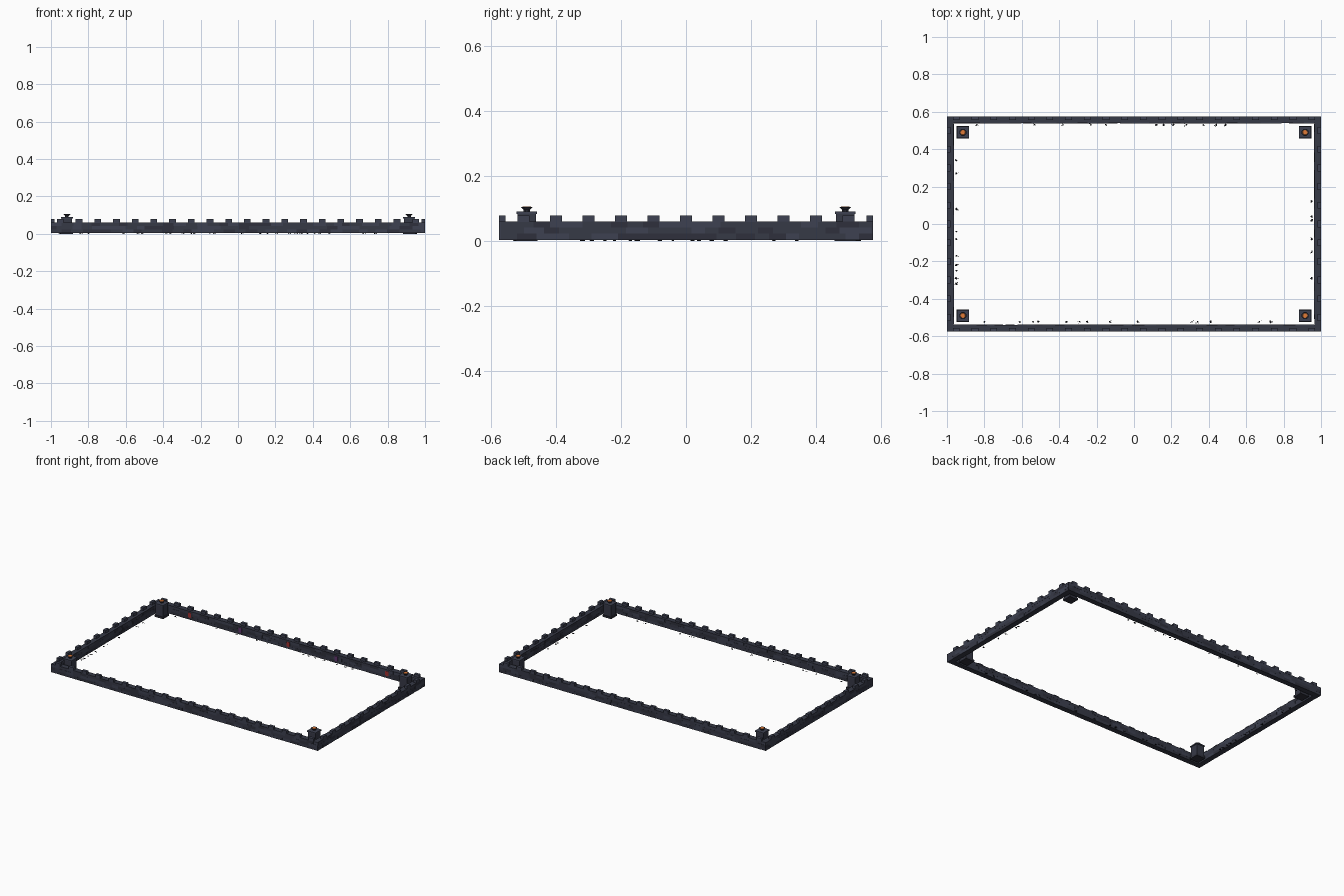
import bpy, bmesh, math, random
from mathutils import Matrix, Vector

if "Cube" in bpy.data.objects:
    bpy.data.objects.remove(bpy.data.objects["Cube"])

random.seed(7)
HX, HY = 1.0, 0.575          # outer half sizes
TH = 0.037                   # wall thickness
Z0, Z1, ZM = 0.004, 0.06, 0.078


def material(name, rgb):
    m = bpy.data.materials.new(name)
    m.diffuse_color = (*rgb, 1)
    m.use_nodes = True
    m.node_tree.nodes["Principled BSDF"].inputs["Base Color"].default_value = m.diffuse_color
    return m


STONE = [material("stone_dark", (0.028, 0.03, 0.045)),
         material("stone_mid", (0.037, 0.041, 0.062)),
         material("stone_light", (0.047, 0.053, 0.082))]
RUBBLE = material("rubble_black", (0.012, 0.012, 0.016))
EMBER = material("ember_orange", (0.75, 0.2, 0.04))
RED = material("banner_red", (0.35, 0.03, 0.03))
PURPLE = material("banner_purple", (0.12, 0.04, 0.16))


def box(bm, lo, hi, mat=0):
    lo, hi = Vector(lo), Vector(hi)
    mtx = Matrix.Translation((lo + hi) / 2) @ Matrix.Diagonal((*(hi - lo), 1))
    verts = bmesh.ops.create_cube(bm, size=1, matrix=mtx)["verts"]
    for f in {f for v in verts for f in v.link_faces}:
        f.material_index = mat


def frustum(bm, sides, r0, r1, z0, z1, at, mat=0):
    rot = Matrix.Rotation(math.pi / sides, 4, 'Z')
    mtx = Matrix.Translation((at[0], at[1], (z0 + z1) / 2)) @ rot
    verts = bmesh.ops.create_cone(bm, cap_ends=True, segments=sides, radius1=r0,
                                  radius2=r1, depth=z1 - z0, matrix=mtx)["verts"]
    for f in {f for v in verts for f in v.link_faces}:
        f.material_index = mat


def finish(name, bm, mats):
    me = bpy.data.meshes.new(name)
    bm.to_mesh(me)
    bm.free()
    for m in mats:
        me.materials.append(m)
    ob = bpy.data.objects.new(name, me)
    bpy.context.collection.objects.link(ob)
    return ob


# One wall, drawn along local x with its outer face on -y
def wall(name, half, dist, angle, merlons):
    bm = bmesh.new()
    inner_half = half - TH
    box(bm, (-half + .002, -dist + .002, Z0), (half - .002, -dist + TH - .002, Z1), 1)
    # staggered stone courses on both faces
    rows = 3
    h = (Z1 - Z0) / rows
    for face, lim in (("out", half), ("in", inner_half)):
        for r in range(rows):
            x = -lim
            step = 0.03 if r % 2 else 0.055
            while x < lim - .001:
                x2 = min(x + step, lim)
                if lim - x2 < 0.015:
                    x2 = lim
                d = random.choice((0, 0, .0006, .0012))
                if face == "out":
                    y0, y1 = -dist + d, -dist + .004
                else:
                    y0, y1 = -dist + TH - .004, -dist + TH - d
                box(bm, (x, y0, Z0 + r * h), (x2, y1, Z0 + (r + 1) * h),
                    random.choice((0, 1, 1, 2)))
                x, step = x2, random.uniform(0.04, 0.07)
    # battlements along the outer edge
    for x in merlons:
        box(bm, (x - .018, -dist, Z1 - .001), (x + .018, -dist + .02, ZM), 2)
    bmesh.ops.rotate(bm, verts=bm.verts, matrix=Matrix.Rotation(angle, 3, 'Z'))
    finish(name, bm, STONE)


long_m = [-0.95 + 0.1 * i for i in range(20)]
short_m = [-0.5 + 0.1 * i for i in range(11)]
wall("front_wall", HX, HY, 0, long_m)
wall("right_wall", HY, HX, math.pi / 2, short_m)
wall("back_wall", HX, HY, math.pi, long_m)
wall("left_wall", HY, HX, -math.pi / 2, short_m)

# Corner braziers: square pillar, cap, flared bowl, glowing embers
R2 = math.sqrt(2) / 2
for sx in (-1, 1):
    for sy in (-1, 1):
        at = (sx * 0.915, sy * 0.49)
        side = ("front" if sy < 0 else "back") + ("_left" if sx < 0 else "_right")
        bm = bmesh.new()
        for w, z0, z1, m in ((.066, 0, .012, 0), (.056, .012, .083, 1), (.063, .083, .091, 2)):
            frustum(bm, 4, w * R2, w * R2, z0, z1, at, m)
        frustum(bm, 8, .010, .010, .091, .095, at, 0)
        frustum(bm, 8, .010, .020, .095, .105, at, 0)
        finish(side + "_brazier", bm, STONE)
        bm = bmesh.new()
        frustum(bm, 8, .016, .013, .104, .1065, at)
        finish(side + "_embers", bm, [EMBER])

# Small hanging emblems on the inner face of the back wall
for i, x in enumerate((-0.74, -0.36, 0, 0.36, 0.74)):
    bm = bmesh.new()
    y = HY - TH
    pts = [(-.012, .05), (-.012, .022), (0, .014), (.012, .022), (.012, .05)]
    f = bm.faces.new([bm.verts.new((x + px, y - .002, pz)) for px, pz in pts])
    ext = bmesh.ops.extrude_face_region(bm, geom=[f])["geom"]
    bmesh.ops.translate(bm, vec=(0, .003, 0),
                        verts=[v for v in ext if isinstance(v, bmesh.types.BMVert)])
    bmesh.ops.recalc_face_normals(bm, faces=bm.faces)
    finish(f"emblem_{i + 1}", bm, [PURPLE if i % 2 else RED])

# Flat rubble chips scattered along the foot of the inner faces
spots = [(-.95, y) for y in (.34, .27, .08, -.04, -.08, -.17, -.22, -.25, -.29, -.32)]
spots += [(.95, y) for y in (.12, .04, .02, -.08, -.15, -.29)]
spots += [(x, .53) for x in (-.84, -.53, -.38, -.23, -.15, .12, .16, .21, .28, .37, .44, .49)]
spots += [(x, -.523) for x in (-.8, -.61, -.54, -.51, -.36, -.29, -.25, -.13, .02,
                               .31, .34, .41, .67, .73)]
bm = bmesh.new()
for x, y in spots:
    for k in range(3):
        r = random.uniform(.005, .009) if k == 0 else random.uniform(.002, .004)
        off = 0 if k == 0 else .011
        p = Vector((x + random.uniform(-off, off), y + random.uniform(-off, off) * .6, .002))
        mtx = (Matrix.Translation(p) @ Matrix.Rotation(random.uniform(0, 6), 4, 'Z')
               @ Matrix.Diagonal((r, r * .7, .002, 1)))
        bmesh.ops.create_icosphere(bm, subdivisions=1, radius=1, matrix=mtx)
finish("rubble", bm, [RUBBLE])
